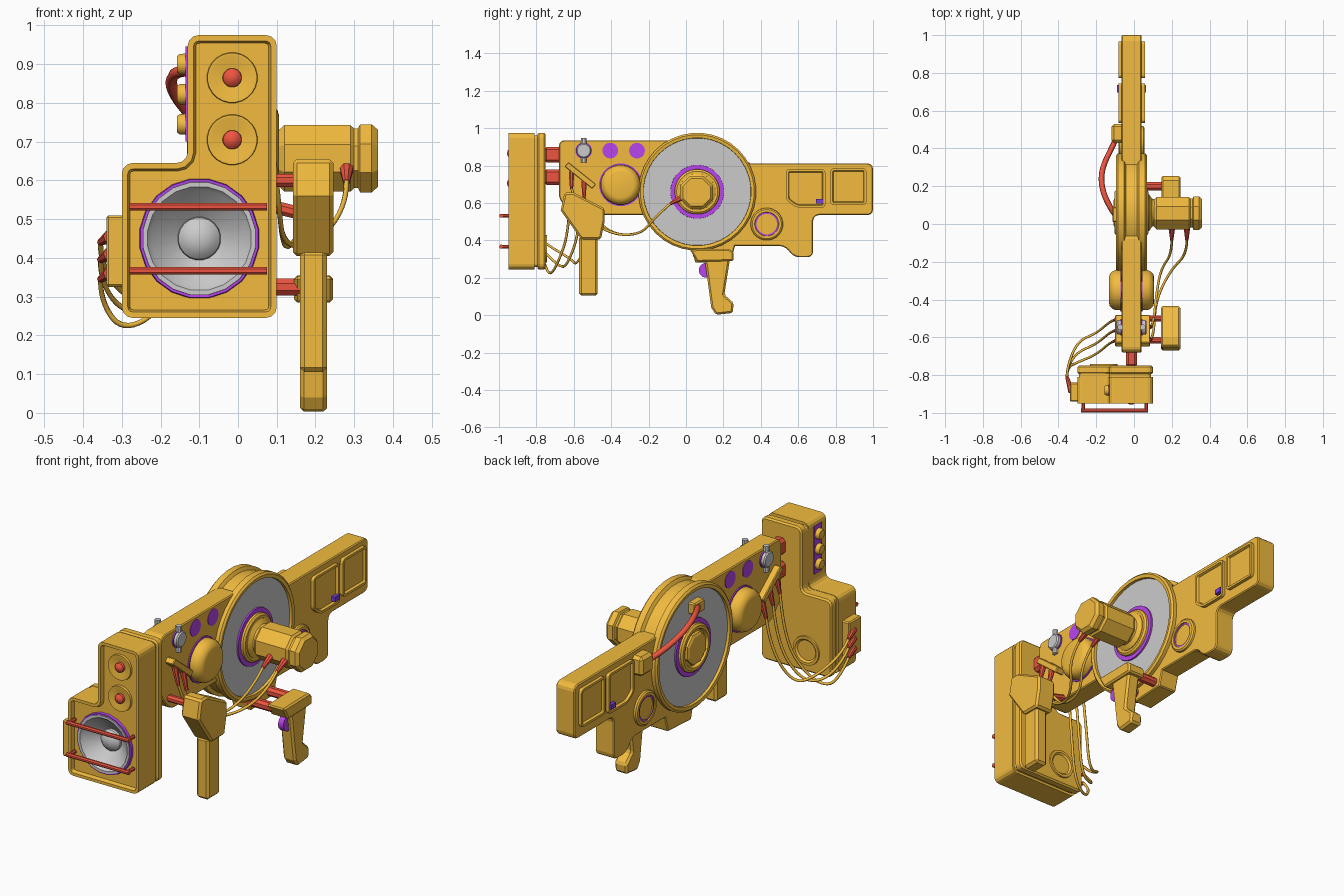
import bpy, bmesh, math
from mathutils import Vector, Matrix

CX = -0.013  # centre plane of the body


def mat(name, r, g, b):
    m = bpy.data.materials.new(name)
    m.diffuse_color = (r, g, b, 1)
    return m


ORANGE = mat("orange", 0.89, 0.50, 0.05)
RED = mat("red", 0.85, 0.09, 0.05)
PURPLE = mat("purple", 0.48, 0.06, 0.85)
BLUE = mat("blue", 0.2, 0.05, 0.75)
GREY = None


def finish(name, bm, m, bev=0, smooth=None):
    bmesh.ops.recalc_face_normals(bm, faces=bm.faces)
    me = bpy.data.meshes.new(name)
    bm.to_mesh(me)
    bm.free()
    ob = bpy.data.objects.new(name, me)
    bpy.context.collection.objects.link(ob)
    if m:
        me.materials.append(m)
    if bev:
        b = ob.modifiers.new("bevel", "BEVEL")
        b.width, b.segments, b.limit_method, b.angle_limit = bev, 1, "ANGLE", math.radians(50)
    if smooth:
        bpy.context.view_layer.objects.active = ob
        ob.select_set(True)
        bpy.ops.object.shade_smooth_by_angle(angle=math.radians(smooth))
        ob.select_set(False)
    return ob


def prism(name, pts, axis, a, b, m=ORANGE, r=0, bev=0, inset=None):
    """Extrude a profile along x (points are y,z) or y (points are x,z)."""
    bm = bmesh.new()
    put = (lambda u, v: (a, u, v)) if axis == "x" else (lambda u, v: (u, a, v))
    d = Vector((b - a, 0, 0)) if axis == "x" else Vector((0, b - a, 0))
    bm.faces.new([bm.verts.new(put(u, v)) for u, v in pts])
    if r:
        bmesh.ops.bevel(bm, geom=bm.verts[:], offset=r, segments=3, profile=0.5, affect="VERTICES")
    base = max(bm.faces, key=lambda f: f.calc_area())
    new = bmesh.ops.extrude_face_region(bm, geom=[base], use_keep_orig=True)["geom"]
    bmesh.ops.translate(bm, vec=d, verts=[g for g in new if isinstance(g, bmesh.types.BMVert)])
    bmesh.ops.recalc_face_normals(bm, faces=bm.faces)
    if inset:
        cap = [g for g in new if isinstance(g, bmesh.types.BMFace)]
        bmesh.ops.inset_region(bm, faces=cap, thickness=inset[0], use_even_offset=True)
        bmesh.ops.inset_region(bm, faces=cap, thickness=inset[0] * 0.4, use_even_offset=True)
        vs = {v for f in cap for v in f.verts}
        bmesh.ops.translate(bm, vec=-d.normalized() * inset[1], verts=list(vs))
    return finish(name, bm, m, bev)


def rect(u0, u1, v0, v1):
    return [(u0, v0), (u1, v0), (u1, v1), (u0, v1)]


def box(name, x, y, z, m=ORANGE, bev=0.006):
    return prism(name, rect(*y, *z), "x", *x, m, bev=bev)


def lathe(name, c, d, prof, m=ORANGE, n=24, smooth=35):
    """Spin (radius, height) points round direction d through c."""
    bm = bmesh.new()
    vs = [bm.verts.new((p[0], 0, p[1])) for p in prof]
    es = [bm.edges.new(e) for e in zip(vs, vs[1:])]
    bmesh.ops.spin(bm, geom=vs + es, cent=(0, 0, 0), axis=(0, 0, 1), angle=2 * math.pi, steps=n)
    bmesh.ops.remove_doubles(bm, verts=bm.verts, dist=1e-5)
    q = Vector((0, 0, 1)).rotation_difference(Vector(d).normalized()).to_matrix().to_4x4()
    spin = Matrix.Rotation(math.pi / n, 4, "Z")
    bm.transform(Matrix.Translation(c) @ q @ spin)
    return finish(name, bm, m, smooth=smooth if n > 12 else None)


def rod(name, p, q, r, m=RED, n=8, r2=None):
    d = Vector(q) - Vector(p)
    return lathe(name, p, d, [(0, 0), (r, 0), (r2 or r, d.length), (0, d.length)], m, n)


def cable(name, pts, r, m=ORANGE):
    cu = bpy.data.curves.new(name, "CURVE")
    cu.dimensions, cu.bevel_depth, cu.bevel_resolution = "3D", r, 1
    s = cu.splines.new("NURBS")
    s.points.add(len(pts) - 1)
    for p, co in zip(s.points, pts):
        p.co = (*co, 1)
    s.use_endpoint_u, s.order_u, s.resolution_u = True, 3, 6
    cu.use_fill_caps = True
    cu.materials.append(m)
    ob = bpy.data.objects.new(name, cu)
    bpy.context.collection.objects.link(ob)


# Speaker cabinet: front shell with recessed baffle, waist, back shell
L = [(-0.30, 0.245), (0.10, 0.245), (0.10, 0.975), (-0.13, 0.975), (-0.13, 0.645), (-0.30, 0.645)]
cab = prism("cabinet_front", L, "y", -0.81, -0.95, r=0.028, inset=(0.015, 0.02))
prism("cabinet_waist", [(x * 0.95 - 0.005, (z - 0.6) * 0.965 + 0.6) for x, z in L], "y", -0.82, -0.785, r=0.02)
prism("cabinet_back", L, "y", -0.795, -0.75, r=0.028, bev=0.008)
cut = lathe("woofer_cutter", (-0.10, -0.86, 0.45), (0, -1, 0), [(0, 0), (0.15, 0), (0.15, 0.2), (0, 0.2)], None, 32)
cut.hide_render = True
cut.hide_set(True)
bo = cab.modifiers.new("hole", "BOOLEAN")
bo.object, bo.operation, bo.solver = cut, "DIFFERENCE", "EXACT"

# Drivers
W = (-0.10, -0.93, 0.45)
lathe("woofer_ring", W, (0, -1, 0), [(0.156, 0), (0.154, 0.014), (0.147, 0.014), (0.145, 0)], PURPLE, 20)
lathe("woofer_cone", W, (0, -1, 0), [(0.149, 0), (0.147, 0.018), (0.135, 0.018), (0.125, 0.004), (0.056, -0.05),
      (0.054, -0.038), (0.04, -0.024), (0.02, -0.015), (0, -0.013)], GREY, 20)
for z in (0.705, 0.865):
    lathe("tweeter_dish", (-0.015, -0.93, z), (0, -1, 0), [(0.066, -0.005), (0.064, 0.012), (0.056, 0.012), (0.026, 0.002), (0, 0.002)])
    lathe("tweeter_dome", (-0.015, -0.93, z), (0, -1, 0), [(0.025, 0), (0.024, 0.014), (0.014, 0.024), (0, 0.027)], RED, 16)
lathe("bass_port", (-0.16, -0.75, 0.355), (0, 1, 0), [(0.075, -0.005), (0.073, 0.008), (0.06, 0.008), (0.05, -0.001), (0, -0.001)])

# Guard bars over the woofer
for z in (0.367, 0.532):
    rod("guard_bar", (-0.28, -0.988, z), (0.075, -0.988, z), 0.011)
    for x in (-0.269, 0.064):
        rod("guard_post", (x, -0.94, z), (x, -0.988, z), 0.010)

# Cabinet side: knobs on a strip and a jack block
box("knob_strip", (-0.136, -0.125), (-0.91, -0.85), (0.70, 0.945), PURPLE, 0)
for z in (0.745, 0.822, 0.90):
    lathe("side_knob", (-0.13, -0.88, z), (-1, 0, 0), [(0.028, 0), (0.027, 0.02), (0.022, 0.027), (0, 0.027)], n=16)
box("jack_block", (-0.34, -0.29), (-0.94, -0.84), (0.325, 0.51))

# Necks joining cabinet and body
for z in (0.738, 0.858):
    prism("neck", rect(CX - 0.03, CX + 0.03, z - 0.042, z + 0.042), "y", -0.76, -0.66, RED, bev=0.015)

# Body slabs
B0, B1 = CX - 0.053, CX + 0.053
prism("front_body", [(-0.68, 0.62), (-0.60, 0.535), (-0.05, 0.535), (-0.05, 0.935), (-0.68, 0.935)], "x", B0, B1, r=0.03, bev=0.005)
prism("stock", [(0.15, 0.37), (0.53, 0.37), (0.575, 0.31), (0.68, 0.31), (0.68, 0.535), (1.0, 0.535), (1.0, 0.812), (0.15, 0.812)],
      "x", B0, B1, r=0.03, bev=0.005)
prism("grip_bracket", [(0.02, 0.40), (0.05, 0.28), (0.24, 0.29), (0.27, 0.40)], "x", B0, B1, bev=0.005)

# Big wheel: orange rim with a centre groove, grey faces
H = (CX, 0.06, 0.66)
rim = [(0.286, 0.05), (0.288, 0.078), (0.305, 0.081), (0.315, 0.072), (0.315, 0.04), (0.298, 0.03)]
lathe("wheel_rim", H, (1, 0, 0), rim + [(r, -h) for r, h in reversed(rim)], n=36)
lathe("wheel_disc", H, (1, 0, 0), [(0, 0.064), (0.288, 0.064), (0.288, -0.064), (0, -0.064)], GREY, 36)

# Dials, dots and stock panels on both sides
for s in (-1, 1):
    D = (s, 0, 0)
    on = lambda y, z, h=0.053: (CX + s * h, y, z)
    lathe("hub_ring", on(0.06, 0.66, 0.06), D, [(0.144, 0), (0.143, 0.012), (0.115, 0.012)], PURPLE, 32)
    lathe("hub", on(0.06, 0.66, 0.06), D, [(0.122, 0), (0.12, 0.022), (0.11, 0.03), (0.096, 0.03), (0.09, 0.015), (0, 0.015)], n=32)
    lathe("front_dial_ring", on(-0.35, 0.697), D, [(0.115, -0.01), (0.115, 0.006), (0.09, 0.006)], PURPLE)
    lathe("front_dial", on(-0.35, 0.697), D, [(0.108, 0), (0.106, 0.035), (0.098, 0.05), (0.085, 0.062), (0.07, 0.066), (0, 0.066)])
    lathe("rear_dial_ring", on(0.432, 0.487), D, [(0.078, -0.01), (0.078, 0.012), (0.055, 0.012)], PURPLE)
    lathe("rear_dial", on(0.432, 0.487), D, [(0.088, -0.01), (0.086, 0.01), (0.078, 0.016), (0.065, 0.016), (0.06, 0.004), (0, 0.004)])
    for y in (-0.405, -0.262):
        lathe("side_dot", on(y, 0.88), D, [(0.042, -0.01), (0.042, 0.003), (0, 0.003)], PURPLE)
    lathe("strap_collar", on(-0.547, 0.88), D, [(0.045, -0.01), (0.045, 0.006), (0, 0.006)], PURPLE, 16)
    lathe("strap_stud", on(-0.547, 0.88), D, [(0.04, 0), (0.04, 0.02), (0.034, 0.026), (0, 0.026)], GREY, 16)
    rod("strap_pin", on(-0.547, 0.815, 0.06), on(-0.547, 0.948, 0.06), 0.015, GREY)
    prism("stock_panel", [(0.535, 0.615), (0.59, 0.575), (0.745, 0.575), (0.745, 0.78), (0.535, 0.78)], "x", CX + s * 0.05, CX + s * 0.07,
          r=0.018, inset=(0.012, 0.012))
    prism("butt_panel", rect(0.772, 0.965, 0.59, 0.785), "x", CX + s * 0.05, CX + s * 0.07, r=0.018, inset=(0.012, 0.012))
    box("panel_button", sorted((CX + s * 0.05, CX + s * 0.077)), (0.695, 0.735), (0.598, 0.622), BLUE, 0)

# Left hub cap, red pipe and its end fittings
lathe("hub_cap", (CX - 0.06, 0.06, 0.66), (-1, 0, 0), [(0.082, 0), (0.082, 0.03), (0.07, 0.036), (0, 0.036)], n=8)
box("pipe_block_upper", (-0.115, -0.06), (0.01, 0.09), (0.84, 0.90))
box("pipe_block_lower", (-0.12, -0.05), (0.43, 0.53), (0.69, 0.79), bev=0.015)
cable("red_pipe", [(-0.10, 0.05, 0.87), (-0.13, 0.09, 0.885), (-0.172, 0.19, 0.875), (-0.172, 0.29, 0.83), (-0.12, 0.40, 0.76), (-0.09, 0.46, 0.74)], 0.015, RED)

# Motor on the right hub
lathe("motor_neck", (0.05, 0.06, 0.66), (1, 0, 0), [(0.10, 0), (0.098, 0.03), (0.075, 0.045), (0.065, 0.08), (0, 0.08)])
lathe("motor", (0.105, 0.057, 0.657), (1, 0, 0), [(0, 0), (0.078, 0), (0.093, 0.015), (0.093, 0.185), (0.083, 0.195), (0.083, 0.205),
      (0.095, 0.21), (0.095, 0.24), (0.08, 0.256), (0, 0.256)], n=8)

# Rear grip
prism("grip_head", [(0.02, 0.352), (0.06, 0.285), (0.255, 0.29), (0.255, 0.335), (0.23, 0.355)], "x", 0.145, 0.245, bev=0.008)
prism("rear_grip", [(0.10, 0.30), (0.135, 0.04), (0.16, 0.002), (0.25, 0.012), (0.255, 0.065), (0.205, 0.11), (0.235, 0.30)],
      "x", 0.16, 0.23, bev=0.01)
lathe("trigger", (0.18, 0.108, 0.24), (1, 0, 0), [(0, 0), (0.04, 0), (0.04, 0.03), (0, 0.03)], PURPLE, 16)
for y in (0.06, 0.20):
    rod("grip_rod", (0.02, y, 0.325), (0.16, y, 0.325), 0.024)

# Fore grip
prism("fore_grip_head", [(-0.67, 0.56), (-0.56, 0.405), (-0.455, 0.405), (-0.435, 0.50), (-0.435, 0.57), (-0.60, 0.655), (-0.65, 0.655)],
      "x", 0.142, 0.246, bev=0.01)
prism("fore_grip", rect(-0.572, -0.472, 0.105, 0.42), "x", 0.16, 0.23, bev=0.012)
rod("fore_rod", (0.02, -0.615, 0.60), (0.16, -0.615, 0.60), 0.018)
rod("fore_rod", (0.02, -0.50, 0.55), (0.16, -0.50, 0.515), 0.018)

# Slanted jack panel through the body
prism("jack_panel", [(-0.65, 0.795), (-0.628, 0.818), (-0.48, 0.70), (-0.502, 0.675)], "x", -0.10, 0.085, bev=0.004)

# Left plugs and cables to the cabinet
for y, z, zc in ((-0.50, 0.68, 0.455), (-0.557, 0.725, 0.41), (-0.612, 0.765, 0.36)):
    rod("panel_plug", (-0.083, y, z), (-0.10, y - 0.008, z - 0.085), 0.016, r2=0.009)
    rod("cabinet_plug", (-0.33, -0.89, zc), (-0.355, -0.81, zc - 0.015), 0.018, r2=0.009)
    cable("speaker_cable", [(-0.10, y - 0.008, z - 0.08), (-0.12, y - 0.01, 0.45), (-0.20, y - 0.08, 0.26), (-0.30, y - 0.12, zc - 0.15),
          (-0.355, -0.76, zc - 0.07), (-0.355, -0.81, zc - 0.015)], 0.007)

# Right plugs and cables to the motor
for y, z, x in ((-0.545, 0.715, 0.20), (-0.612, 0.765, 0.28)):
    rod("panel_plug", (0.07, y, z), (0.09, y, z - 0.09), 0.016, r2=0.009)
    rod("motor_plug", (x, -0.01, 0.635), (x, -0.085, 0.595), 0.02, r2=0.009)
    cable("motor_cable", [(0.09, y, z - 0.085), (0.105, y + 0.03, 0.55), (0.115, -0.40, 0.43), (x * 0.7, -0.24, 0.43), (x, -0.16, 0.53), (x, -0.083, 0.597)], 0.007)
